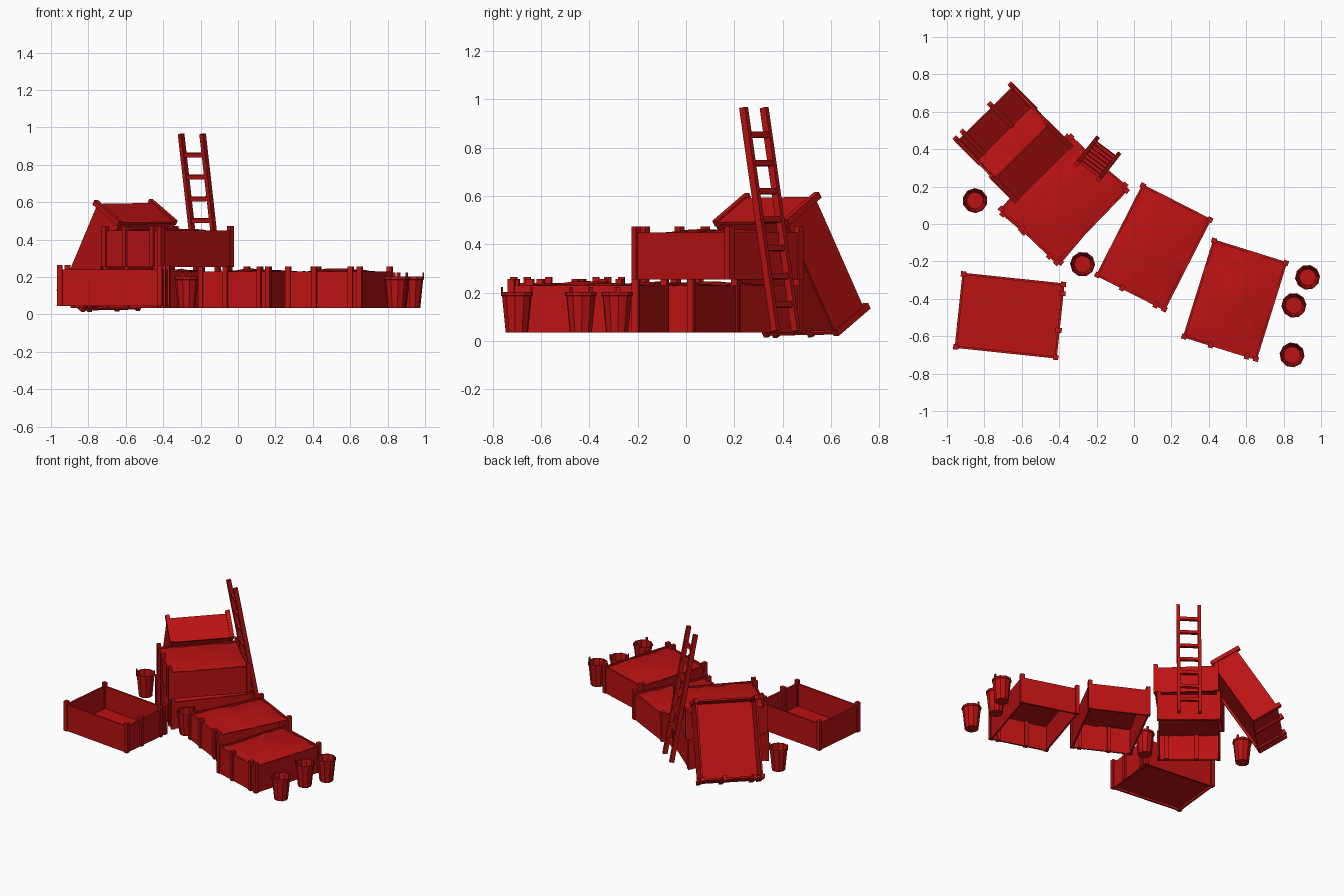
import bpy, bmesh, math, random
from mathutils import Matrix, Vector

if "Cube" in bpy.data.objects:
    bpy.data.objects.remove(bpy.data.objects["Cube"])

random.seed(4)
red = bpy.data.materials.new("red")
red.diffuse_color = (0.5, 0.006, 0.006, 1)
red.use_nodes = True
red.node_tree.nodes["Principled BSDF"].inputs["Base Color"].default_value = red.diffuse_color


def finish(name, bm, matrix, smooth=False):
    me = bpy.data.meshes.new(name)
    bm.to_mesh(me)
    bm.free()
    me.materials.append(red)
    ob = bpy.data.objects.new(name, me)
    bpy.context.collection.objects.link(ob)
    ob.matrix_world = matrix
    for p in me.polygons:
        p.use_smooth = smooth
    return ob


def box(bm, size, centre):
    m = Matrix.Translation(centre) @ Matrix.Diagonal((*size, 1))
    bmesh.ops.create_cube(bm, size=1, matrix=m)


def place(x, y, z, deg):
    return Matrix.Translation((x, y, z)) @ Matrix.Rotation(math.radians(deg), 4, 'Z')


# crate: corner posts, four walls, two battens on the +x end, optional floor
def crate(name, matrix, filled, L=0.565, W=0.43):
    bm = bmesh.new()
    post, wall_h, post_h, t = 0.028, 0.195, 0.22, 0.012
    px, py = L / 2 - post / 2, W / 2 - post / 2
    for s in (-1, 1):
        for q in (-1, 1):
            box(bm, (post, post, post_h), (s * px, q * py, post_h / 2))
        box(bm, (2 * px, t, wall_h), (0, s * py, wall_h / 2))
        box(bm, (t, 2 * py, wall_h), (s * px, 0, wall_h / 2))
    for f in (0.15, 0.62):
        box(bm, (0.034, 0.026, post_h), (px, W / 2 - f * W, post_h / 2))
    if not filled:
        box(bm, (2 * px, 2 * py, 0.012), (0, 0, 0.022))
    finish(name, bm, matrix)
    if filled:
        heap(name + "_heap", matrix, px, py)


# gently lumpy sheet of contents
def heap(name, matrix, px, py):
    bm = bmesh.new()
    bmesh.ops.create_grid(bm, x_segments=10, y_segments=8, size=1)
    for v in bm.verts:
        x, y = v.co.x, v.co.y
        z = 0.183 + 0.022 * (1 - x * x) * (1 - y * y) + random.uniform(-0.004, 0.008)
        v.co = (x * px, y * py, z)
    finish(name, bm, matrix, True)


crate("empty_crate", place(-0.665, -0.49, 0.045, -6), False, W=0.42)
crate("middle_crate", place(0.105, -0.125, 0.035, 243), True)
crate("right_crate", place(0.54, -0.405, 0.035, 252.7), True)
crate("stack_lower_crate", place(-0.375, 0.13, 0.035, 230), True)
crate("stack_upper_crate", place(-0.375, 0.13, 0.253, 226), True, W=0.44)

# crate leaning on the stack, opening outwards
ux = Vector((-0.36, 0.38, -0.86)).normalized()
uy = Vector((-0.7, -0.7, 0.0))
uy = (uy - ux * uy.dot(ux)).normalized()
uz = ux.cross(uy)
lean = Matrix((ux, uy, uz)).transposed().to_4x4()
lean.translation = (-0.58, 0.37, 0.258)
crate("leaning_crate", lean, False, W=0.44)


# tapered ten-sided open bucket with two handle ears
def bucket(name, x, y, deg):
    bm = bmesh.new()
    profile = [(0.047, 0), (0.062, 0.15), (0.067, 0.152), (0.067, 0.167),
               (0.061, 0.167), (0.045, 0.008)]
    n = 10
    rings = [[bm.verts.new((r * math.cos(2 * math.pi * i / n),
                            r * math.sin(2 * math.pi * i / n), z))
              for i in range(n)] for r, z in profile]
    for a, b in zip(rings, rings[1:]):
        for i in range(n):
            j = (i + 1) % n
            bm.faces.new((a[i], a[j], b[j], b[i]))
    bm.faces.new(rings[0][::-1])
    bm.faces.new(rings[-1])
    for s in (-1, 1):
        box(bm, (0.006, 0.016, 0.03), (s * 0.062, 0, 0.173))
    finish(name, bm, place(x, y, 0.035, deg))


spots = [(-0.85, 0.125, 20), (-0.275, -0.215, 70), (0.928, -0.285, 5),
         (0.855, -0.435, 40), (0.845, -0.70, 100)]
for i, (x, y, a) in enumerate(spots):
    bucket(f"bucket_{i + 1}", x, y, a)

# ladder leaning on the stack: two rails and seven rungs
left0, right0 = Vector((-0.20, 0.455, 0.04)), Vector((-0.085, 0.37, 0.04))
rise = Vector((-0.11, -0.13, 0.925))
across = (right0 - left0).normalized()
along = rise.normalized()
frame = Matrix((across, along.cross(across), along)).transposed().to_4x4()
frame.translation = (left0 + right0) / 2
half = (right0 - left0).length / 2
bm = bmesh.new()
for s in (-1, 1):
    box(bm, (0.022, 0.03, rise.length), (s * half, 0, rise.length / 2))
for i in range(7):
    box(bm, (2 * half, 0.018, 0.024), (0, 0, (0.11 + 0.117 * i) * rise.length / rise.z))
finish("ladder", bm, frame)
